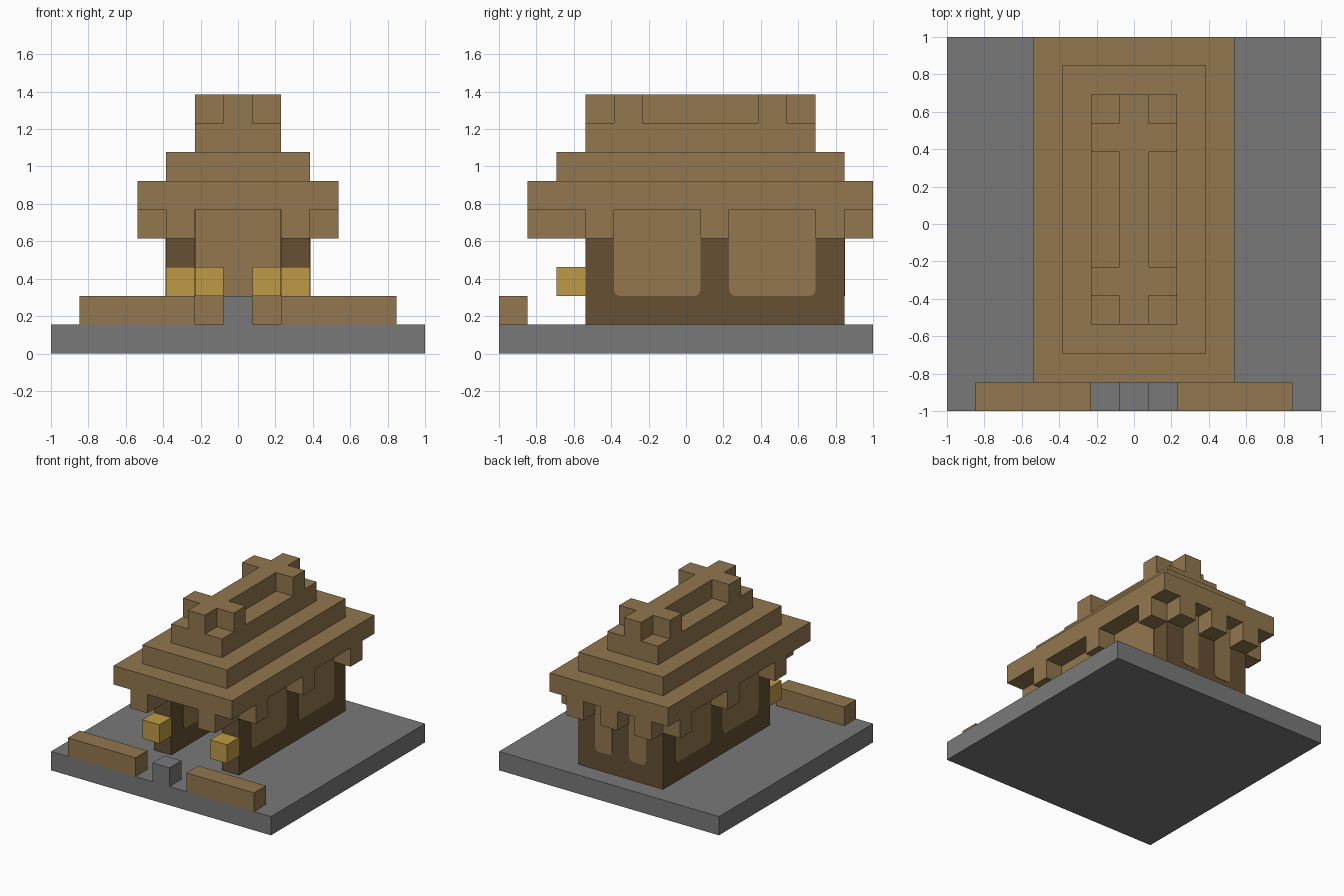
import bpy, bmesh, math
from mathutils import Vector

U = 2 / 13          # one building block
MID = 6.5           # block coordinate of the centre line
PLATE = 0.02        # plate thickness in blocks

if "Cube" in bpy.data.objects:
    bpy.data.objects.remove(bpy.data.objects["Cube"], do_unlink=True)


def material(name, rgb):
    lin = [((c / 255 + 0.055) / 1.055) ** 2.4 for c in rgb] + [1]
    m = bpy.data.materials.new(name)
    m.use_nodes = True
    m.diffuse_color = lin
    m.node_tree.nodes["Principled BSDF"].inputs["Base Color"].default_value = lin
    return m


STONE = material("grey stone", (121, 121, 121))
WOOD = material("light wood", (146, 119, 78))
BARK = material("dark wood", (102, 80, 51))
GOLD = material("lantern gold", (190, 154, 70))


def place(p):
    return Vector(((p[0] - MID) * U, (p[1] - MID) * U, p[2] * U))


def finish(name, bm, mat):
    bmesh.ops.recalc_face_normals(bm, faces=bm.faces)
    mesh = bpy.data.meshes.new(name)
    bm.to_mesh(mesh)
    bm.free()
    mesh.materials.append(mat)
    ob = bpy.data.objects.new(name, mesh)
    bpy.context.collection.objects.link(ob)
    return ob


def box(name, x, y, z, mat):
    """Box from ranges in block units."""
    lo, hi = place((x[0], y[0], z[0])), place((x[1], y[1], z[1]))
    bm = bmesh.new()
    bmesh.ops.create_cube(bm, size=1)
    for v in bm.verts:
        v.co = [(lo[i] + hi[i]) / 2 + v.co[i] * (hi[i] - lo[i]) for i in range(3)]
    return finish(name, bm, mat)


def pair(name, x, y, z, mat):
    """The same box on both sides of the centre line."""
    box("right_" + name, x, y, z, mat)
    box("left_" + name, (13 - x[1], 13 - x[0]), y, z, mat)


def panel(name, axis, plane, side, a, b):
    """Thin window plate with rounded lower corners, lying on a wall face."""
    r, z0, z1 = 0.22, 2, 5
    outline = [(a, z1)]
    for cx, start in ((a + r, math.pi), (b - r, 1.5 * math.pi)):
        for i in range(6):
            t = start + i * math.pi / 10
            outline.append((cx + r * math.cos(t), z0 + r + r * math.sin(t)))
    outline.append((b, z1))
    bm = bmesh.new()
    verts = [bm.verts.new(place((plane, s, z) if axis == "x" else (s, plane, z)))
             for s, z in outline]
    face = bm.faces.new(verts)
    push = Vector((side, 0, 0)) if axis == "x" else Vector((0, side, 0))
    new = bmesh.ops.extrude_face_region(bm, geom=[face])["geom"]
    bmesh.ops.translate(bm, vec=push * PLATE * U,
                        verts=[v for v in new if isinstance(v, bmesh.types.BMVert)])
    finish(name, bm, WOOD)


# Ground, gate post and front fence
box("ground_slab", (0, 13), (0, 13), (0, 1), STONE)
box("gate_post", (6, 7), (0, 1), (1, 2), STONE)
pair("fence", (1, 5), (0, 1), (1, 2), WOOD)

# Walls, open at the front
pair("side_wall", (4, 5), (3, 12), (1, 5), BARK)
box("back_wall", (5, 8), (11, 12), (1, 5), BARK)
box("inner_back_lining", (5, 8), (11 - PLATE, 11), (1, 5), WOOD)

# Windows, on both faces of each side wall and outside at the back
for n, (a, b) in enumerate(((4, 7), (8, 11)), 1):
    for tag, outer, inner, s in (("right", 4, 5, -1), ("left", 9, 8, 1)):
        panel(f"{tag}_window_{n}", "x", outer, s, a, b)
        panel(f"{tag}_window_inside_{n}", "x", inner, -s, a, b)
for tag, a in (("right", 5), ("left", 7)):
    panel(f"{tag}_back_window", "y", 12, 1, a, a + 1)

# Brackets under the eaves
pair("front_bracket", (4, 5), (1, 3), (4, 5), WOOD)
for n, y in enumerate((3, 7, 11), 1):
    pair(f"side_bracket_{n}", (3, 4), (y, y + 1), (4, 5), WOOD)
for n, x in enumerate((4, 6, 8), 1):
    box(f"back_bracket_{n}", (x, x + 1), (12, 13), (4, 5), WOOD)

# Stepped roof
for n, name in enumerate(("eave", "middle_roof", "upper_roof")):
    box(name, (3 + n, 10 - n), (1 + n, 13 - n), (5 + n, 6 + n), WOOD)

# Ridge with two cross bars
box("ridge", (6, 7), (3, 11), (8, 9), WOOD)
for name, y in (("front", 4), ("back", 9)):
    pair(name + "_ridge_arm", (5, 6), (y, y + 1), (8, 9), WOOD)

# Lanterns at the entrance and inside
pair("entrance_lantern", (4, 5), (2, 3), (2, 3), GOLD)
pair("inside_lantern", (5, 6), (7, 8), (2, 3), GOLD)
